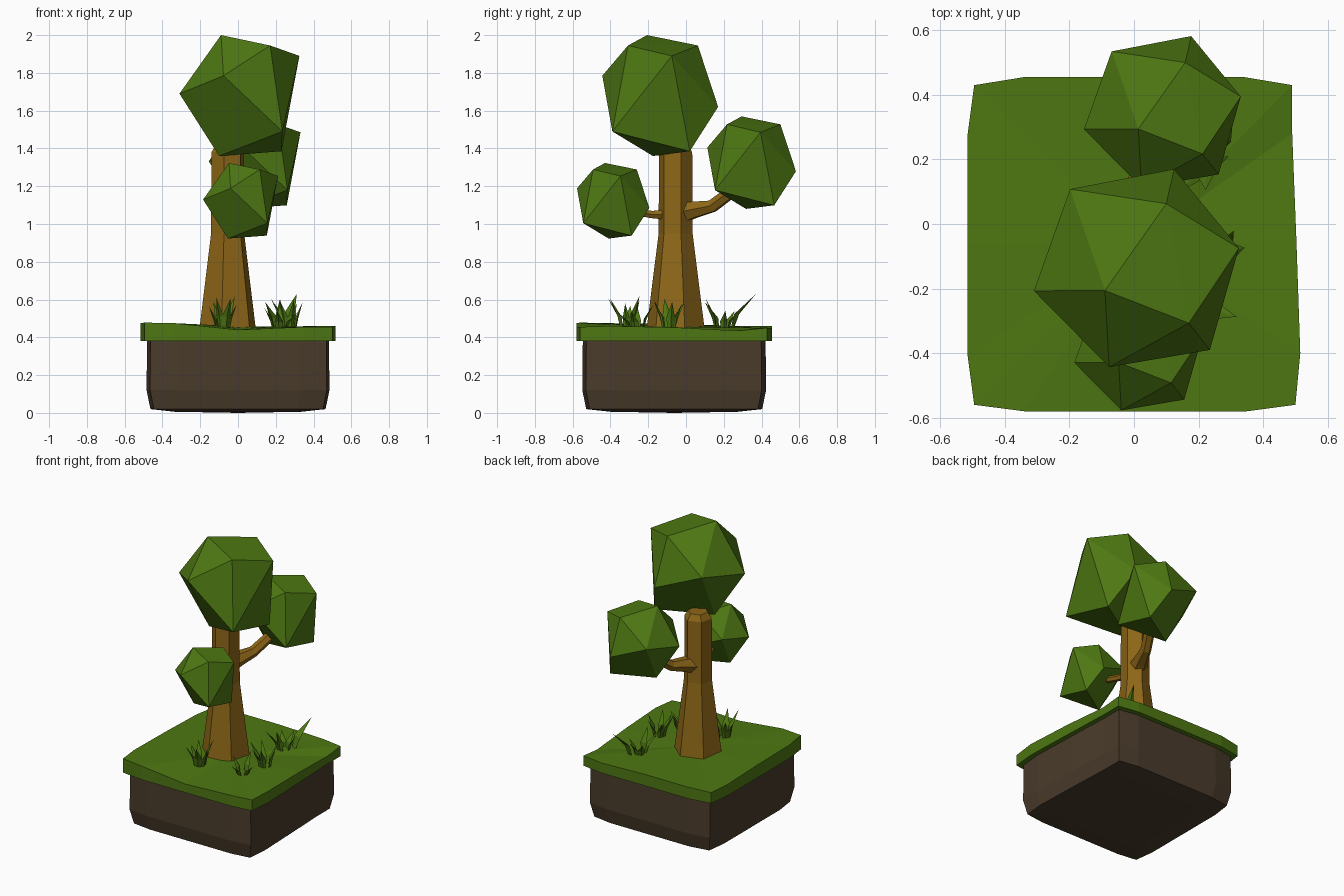
import bpy, bmesh, math, random
from mathutils import Vector

if "Cube" in bpy.data.objects:
    bpy.data.objects.remove(bpy.data.objects["Cube"])

random.seed(4)


def material(name, rgb):
    m = bpy.data.materials.new(name)
    m.diffuse_color = (*rgb, 1)
    m.use_nodes = True
    m.node_tree.nodes["Principled BSDF"].inputs["Base Color"].default_value = m.diffuse_color
    return m


GREEN = material("leaf green", (0.075, 0.185, 0.006))
BARK = material("bark brown", (0.27, 0.135, 0.009))
SOIL = material("soil brown", (0.068, 0.044, 0.024))


def finish(bm, name, mat):
    bmesh.ops.recalc_face_normals(bm, faces=bm.faces)
    me = bpy.data.meshes.new(name)
    bm.to_mesh(me)
    bm.free()
    me.materials.append(mat)
    ob = bpy.data.objects.new(name, me)
    bpy.context.collection.objects.link(ob)
    return ob


def loft(bm, rings, bottom=None, top=None):
    """Skin a stack of rings; close each end with a fan to a point or a flat cap."""
    vs = [[bm.verts.new(p) for p in r] for r in rings]
    n = len(vs[0])
    for a, b in zip(vs, vs[1:]):
        for i in range(n):
            j = (i + 1) % n
            bm.faces.new((a[i], a[j], b[j], b[i]))
    for ring, tip in ((vs[0], bottom), (vs[-1], top)):
        if tip is None:
            bm.faces.new(ring)
        else:
            t = bm.verts.new(tip)
            for i in range(n):
                bm.faces.new((ring[i], ring[(i + 1) % n], t))


# Ground outline: x, y and height of the turf edge
EDGE = [(-.34, -.58, .475), (0, -.58, .44), (.35, -.58, .455), (.50, -.56, .455),
        (.515, -.40, .46), (.503, -.05, .452), (.49, .28, .435), (.49, .43, .45),
        (.34, .455, .45), (0, .455, .46), (-.34, .455, .46), (-.495, .43, .455),
        (-.515, .28, .46), (-.515, -.06, .47), (-.515, -.41, .475), (-.495, -.56, .478)]
CY = -0.0625


def outline(s, z=None):
    return [(x * s, CY + (y - CY) * s, h if z is None else z) for x, y, h in EDGE]


# Turf slab
bm = bmesh.new()
inner = [(x * .5, CY + (y - CY) * .5, .455 + (h - .455) * .6) for x, y, h in EDGE]
loft(bm, [outline(1, .38), outline(1), inner], bottom=(0, CY, .38), top=(0, CY, .455))
finish(bm, "turf_slab", GREEN)

# Soil block with rounded lower edge
bm = bmesh.new()
loft(bm, [outline(.65, .006), outline(.90, .02), outline(.94, .12), outline(.935, .385)],
     bottom=(0, CY, 0), top=(0, CY, .385))
finish(bm, "soil_block", SOIL)


# Trunk: six-sided, flared at the foot
def hexagon(c, r, z, turn=18):
    return [(c[0] + r * math.cos(math.radians(turn + 60 * k)),
             c[1] + r * math.sin(math.radians(turn + 60 * k)), z) for k in range(6)]


bm = bmesh.new()
C = (-.055, -.055)
loft(bm, [hexagon(C, .16, .42), hexagon(C, .092, .95), hexagon(C, .09, 1.38),
          hexagon(C, .065, 1.42)])
finish(bm, "trunk", BARK)


# Branches: six-sided tapering tubes
def branch(name, path, radii):
    pts = [Vector(p) for p in path]
    rings = []
    for i, (p, r) in enumerate(zip(pts, radii)):
        t = (pts[min(i + 1, len(pts) - 1)] - pts[max(i - 1, 0)]).normalized()
        u = t.cross(Vector((0, 0, 1))).normalized()
        v = u.cross(t)
        rings.append([p + r * (math.cos(a) * u + math.sin(a) * v)
                      for a in (math.pi / 3 * k for k in range(6))])
    b = bmesh.new()
    loft(b, rings)
    finish(b, name, BARK)


branch("back_branch", [(-.05, -.03, 1.06), (-.02, .04, 1.075), (.02, .14, 1.095), (.07, .24, 1.17)],
       [.065, .05, .036, .034])
branch("front_branch", [(-.05, -.09, 1.05), (-.03, -.18, 1.05), (0, -.3, 1.07)], [.032, .022, .02])

# Foliage: one faceted ball, reused at three sizes, placed by its low corner
BALL = [(-.09, -.206, 2.0), (.10, .063, 1.945), (.17, -.307, 1.945), (.325, -.075, 1.89),
        (-.077, -.443, 1.785), (-.31, -.207, 1.69), (-.198, .108, 1.75), (-.10, -.175, 1.36),
        (.124, .17, 1.62), (.235, -.39, 1.49), (.23, .02, 1.385)]
LOW = Vector((-.31, -.443, 1.36))
for name, low, s in (("top_foliage", LOW, 1),
                     ("back_foliage", (-.155, .113, 1.08), .765),
                     ("front_foliage", (-.185, -.577, .923), .625)):
    bm = bmesh.new()
    for p in BALL:
        bm.verts.new(Vector(low) + (Vector(p) - LOW) * s)
    bmesh.ops.convex_hull(bm, input=bm.verts)
    finish(bm, name, GREEN)


# Grass tufts: pointed blades that bend outward
def blade(bm, x, y, direction, lean, height, width):
    out = Vector((math.cos(direction), math.sin(direction), 0))
    side = Vector((-out.y, out.x, 0))
    rings = []
    for f, w in ((0, .6), (.45, 1)):
        c = Vector((x, y, .435)) + out * lean * f * f + Vector((0, 0, height * f))
        rings.append([c + side * width * w, c + out * width * .5 * w,
                      c - side * width * w, c - out * width * .25 * w])
    loft(bm, rings, top=Vector((x, y, .435)) + out * lean + Vector((0, 0, height)))


TUFTS = [("front_tuft", -.08, -.31, 6, .19), ("right_tuft", .27, -.09, 6, .18),
         ("corner_tuft", .22, -.26, 4, .14), ("back_tuft", .22, .19, 5, .17)]
for name, x, y, n, h in TUFTS:
    bm = bmesh.new()
    for k in range(n):
        a = 2 * math.pi * k / n + random.uniform(-.3, .3)
        blade(bm, x + .03 * math.cos(a), y + .03 * math.sin(a), a,
              random.uniform(.04, .09), h * random.uniform(.6, 1), random.uniform(.018, .026))
    if name == "back_tuft":
        blade(bm, x + .04, y + .05, 1.2, .14, .195, .032)
    finish(bm, name, GREEN)
